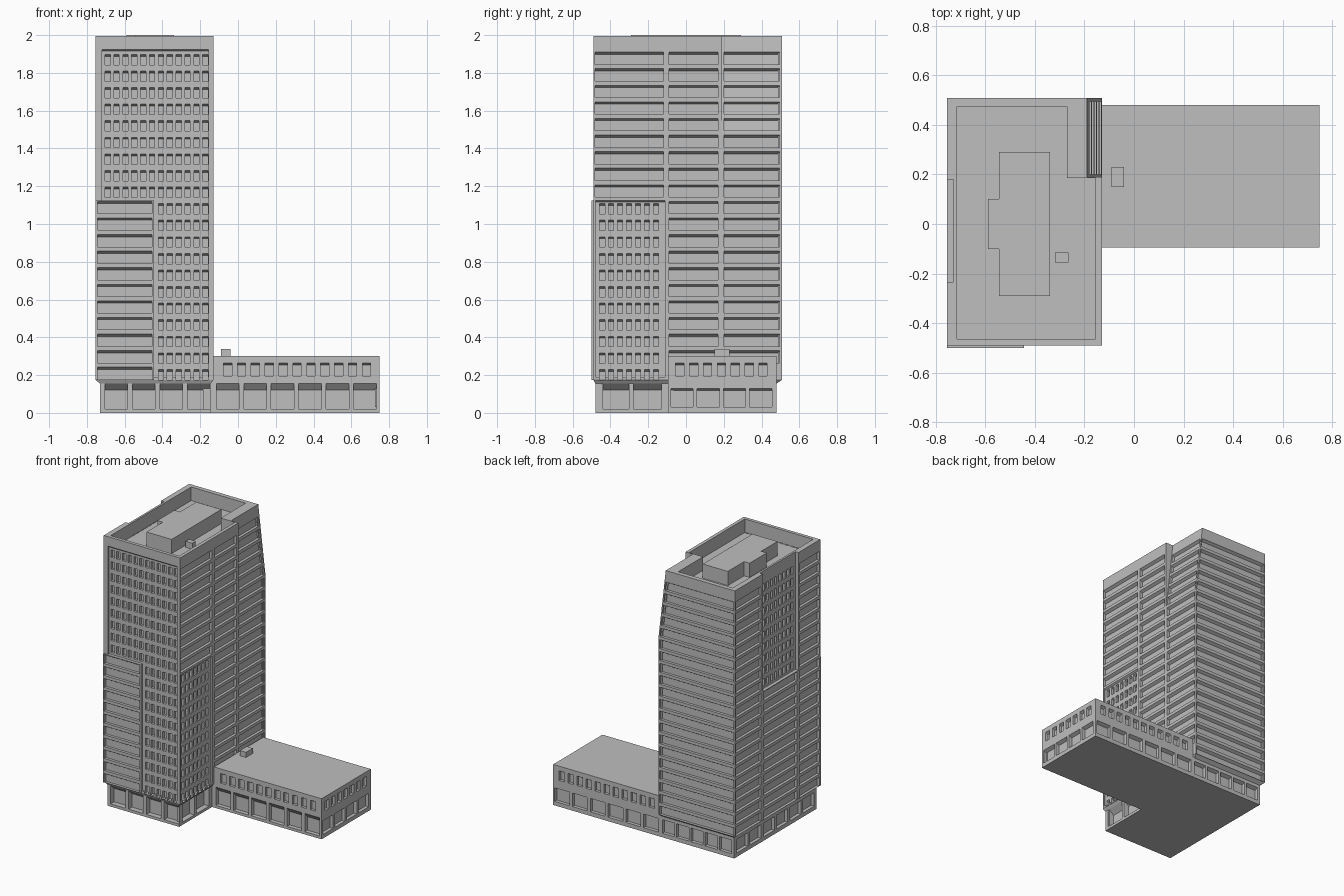
import bpy, bmesh
from mathutils import Vector

if "Cube" in bpy.data.objects:
    bpy.data.objects.remove(bpy.data.objects["Cube"])

grey = bpy.data.materials.new("concrete grey")
grey.diffuse_color = (0.52, 0.52, 0.52, 1)
grey.use_nodes = True
grey.node_tree.nodes["Principled BSDF"].inputs["Base Color"].default_value = grey.diffuse_color


def finish(name, bm):
    bmesh.ops.remove_doubles(bm, verts=bm.verts, dist=1e-5)
    me = bpy.data.meshes.new(name)
    bm.to_mesh(me)
    bm.free()
    me.materials.append(grey)
    ob = bpy.data.objects.new(name, me)
    bpy.context.collection.objects.link(ob)
    return ob


def poly(bm, pts, toward):
    """Add a face turned to the given direction."""
    face = bm.faces.new([bm.verts.new(p) for p in pts])
    face.normal_update()
    if face.normal.dot(toward) < 0:
        face.normal_flip()


def relief(name, f, u0, u1, v0, v1, regions):
    """Wall with stepped panels. region = (u0, u1, v0, v1, depth, head_drop).
    Depth None leaves a gap; a head drop adds a sloping window head."""
    us = sorted({round(x, 4) for r in regions for x in r[:2]} | {u0, u1})
    vs = sorted({round(x, 4) for r in regions for x in r[2:4]} | {v0, v1}
                | ({KNEE} if v0 < KNEE < v1 else set()))
    P = lambda u, v, d: Vector(f(u, v, d))
    um, vm = (u0 + u1) / 2, (v0 + v1) / 2
    out = P(um, vm, 0) - P(um, vm, 1)
    U, V = P(um + .1, vm, 0) - P(um, vm, 0), P(um, vm + .1, 0) - P(um, vm, 0)

    def depth(u, v, regs):
        d = 0
        for r in regs:
            if r[0] < u < r[1] and r[2] < v < r[3]:
                d = r[4]
        return d

    bm = bmesh.new()
    nu, nv = len(us) - 1, len(vs) - 1
    D = [[depth((us[i] + us[i + 1]) / 2, (vs[j] + vs[j + 1]) / 2, regions)
          for j in range(nv)] for i in range(nu)]

    def at(i, j, other):
        if 0 <= i < nu and 0 <= j < nv:
            return D[i][j]
        return 0 if other is not None and other < 0 else other

    for i in range(nu):
        for j in range(nv):
            d, a, b, c, e = D[i][j], us[i], us[i + 1], vs[j], vs[j + 1]
            if d is not None:
                poly(bm, [P(a, c, d), P(b, c, d), P(b, e, d), P(a, e, d)], out)
    for i in range(nu + 1):
        for j in range(nv + 1):
            if j < nv:      # steps across u
                r = at(i, j, at(i - 1, j, None))
                l = at(i - 1, j, r)
                if None not in (l, r) and l != r:
                    a, c, e = us[i], vs[j], vs[j + 1]
                    poly(bm, [P(a, c, l), P(a, c, r), P(a, e, r), P(a, e, l)], U if r > l else -U)
            if i < nu:      # steps across v
                t = at(i, j, at(i, j - 1, None))
                b = at(i, j - 1, t)
                if None not in (t, b) and t != b:
                    c, a, e = vs[j], us[i], us[i + 1]
                    poly(bm, [P(a, c, b), P(a, c, t), P(e, c, t), P(e, c, b)], V if t > b else -V)
    for k, (a, b, c, e, d, drop) in enumerate(regions):
        if drop:            # sloping heads
            o = depth((a + b) / 2, (c + e) / 2, regions[:k])
            poly(bm, [P(a, e, o), P(b, e, o), P(b, e - drop, d), P(a, e - drop, d)], out)
    return finish(name, bm)


def box(name, x0, x1, y0, y1, z0, z1):
    bm = bmesh.new()
    bmesh.ops.create_cube(bm, size=1)
    for v in bm.verts:
        v.co = ((x0 + x1) / 2 + v.co.x * (x1 - x0), (y0 + y1) / 2 + v.co.y * (y1 - y0),
                (z0 + z1) / 2 + v.co.z * (z1 - z0))
    return finish(name, bm)


def face_x(x, s):
    return lambda u, v, d: (x - s * d, u, v)


def face_y(y, s):
    return lambda u, v, d: (u, y - s * d, v)


# Main sizes
L, R, F, B = -0.755, -0.13, -0.49, 0.508
Z0, TOP, KNEE = 0.175, 1.995, 1.48
ROWS = [round(1.91 - 0.0878 * i, 4) for i in range(20)]
UP, LOW = ROWS[:9], ROWS[9:]


def lean(z):
    """Right edge of the leaning rear corner."""
    return R - 0.06 * max(0, z - KNEE) / (TOP - KNEE)


def ribbons(a, b, rows, base=0):
    return [(a, b, t - .065, t, base + .02, .012) for t in rows]


def grid(first, step, n, rows, base):
    return [(first + step * k - .014, first + step * k + .014, t - .067, t - .012, base + .018, .01)
            for t in rows for k in range(n)]


def bays(first, step, n, w, z0, z1, depth, drop):
    return [(first + step * k, first + step * k + w, z0, z1, depth, drop) for k in range(n)]


# Tower walls
relief("tower_front", face_y(F, -1), L, R, Z0, TOP,
       [(-.72, -.155, .19, 1.925, .012, .01), (L, -.445, Z0, 1.125, -.01, 0)]
       + grid(-.69, .047, 12, UP, .012) + grid(-.408, .047, 6, LOW, .012)
       + ribbons(-.745, -.455, LOW, -.01))
relief("tower_right", face_x(R, 1), F, .19, Z0, TOP,
       [(-.478, -.11, .19, 1.125, .012, .008)]
       + ribbons(-.483, -.12, UP) + ribbons(-.09, .17, ROWS[:19])
       + grid(-.444, .0475, 7, LOW, .012))
relief("tower_leaning_corner", lambda u, v, d: (lean(v) - d, u, v), .19, B, Z0, TOP,
       ribbons(.2, .495, ROWS[:19]))
relief("tower_back", lambda u, v, d: (L + (u - L) * (lean(v) - L) / (R - L), B - d, v),
       L, R, Z0, TOP, ribbons(-.745, -.14, ROWS))
relief("tower_left", face_x(L, -1), F, B, Z0, TOP,
       [(-.235, .18, 1.125, TOP, .025, 0)]
       + ribbons(-.48, -.25, ROWS) + ribbons(.2, .495, ROWS)
       + ribbons(-.22, .165, LOW) + grid(-.193, .0475, 8, UP, .025))

# Side of the step beside the leaning corner
bm = bmesh.new()
poly(bm, [(R, .19, KNEE), (R, .19, TOP), (lean(TOP), .19, TOP)], Vector((0, 1, 0)))
finish("corner_step", bm)

# Roof well with parapet
relief("roof_parapet", lambda u, v, d: (u, v, TOP - d), L, R, F, B,
       [(-.715, -.27, -.465, .475, .1, 0), (-.27, -.155, -.465, .185, .1, 0),
        (L, -.73, -.235, .18, None, 0), (lean(TOP), R, .19, B, None, 0)])
box("penthouse", -.545, -.34, -.29, .29, 1.89, 2.0)
box("penthouse_bay", -.59, -.545, -.1, .1, 1.89, 2.0)
box("roof_vent", -.32, -.265, -.155, -.115, 1.89, 1.94)

# Sloping soffit between tower and base
BL, BR, BF, BB = -.73, -.145, -.48, .48
bm = bmesh.new()
outer = [(L, F), (R, F), (R, B), (L, B)]
inner = [(BL, BF), (BR, BF), (BR, BB), (BL, BB)]
for k in range(4):
    n = (k + 1) % 4
    mid = Vector(((outer[k][0] + outer[n][0]) / 2 + .44, (outer[k][1] + outer[n][1]) / 2, -1))
    poly(bm, [(*outer[k], Z0), (*outer[n], Z0), (*inner[n], .155), (*inner[k], .155)], mid)
finish("tower_soffit", bm)

# Base storey
relief("base_front", face_y(BF, -1), BL, BR, 0, .16, bays(-.705, .146, 4, .12, .02, .155, .04, .035))
relief("base_right", face_x(BR, 1), BF, -.095, 0, .16, bays(-.45, .172, 2, .148, .02, .155, .04, .035))
relief("base_left", face_x(BL, -1), BF, BB, 0, .16, bays(-.455, .155, 6, .13, .03, .13, .025, .012))
relief("base_back", face_y(BB, 1), BL, R, 0, .16, bays(-.71, .117, 5, .1, .03, .13, .025, .012))

# Low wing
WX, WF = .75, -.095
upper = lambda first, n: bays(first, .0735, n, .044, .195, .265, .02, .012)
relief("wing_front", face_y(WF, -1), BR, WX, 0, .3,
       bays(-.115, .1455, 6, .12, .02, .155, .03, .035) + upper(-.077, 11))
relief("wing_right", face_x(WX, 1), WF, BB, 0, .3,
       bays(-.08, .139, 4, .118, .03, .13, .025, .012) + upper(-.055, 7))
relief("wing_back", face_y(BB, 1), R, WX, 0, .3,
       bays(-.11, .1455, 6, .12, .03, .13, .025, .012) + upper(-.077, 11))
bm = bmesh.new()
poly(bm, [(R, WF, .3), (WX, WF, .3), (WX, BB, .3), (R, BB, .3)], Vector((0, 0, 1)))
finish("wing_roof", bm)
box("wing_roof_vent", -.09, -.04, .15, .23, .29, .338)

# Underside
bm = bmesh.new()
poly(bm, [(BL, BF, 0), (BR, BF, 0), (BR, WF, 0), (WX, WF, 0), (WX, BB, 0), (BL, BB, 0)], Vector((0, 0, -1)))
finish("underside", bm)
